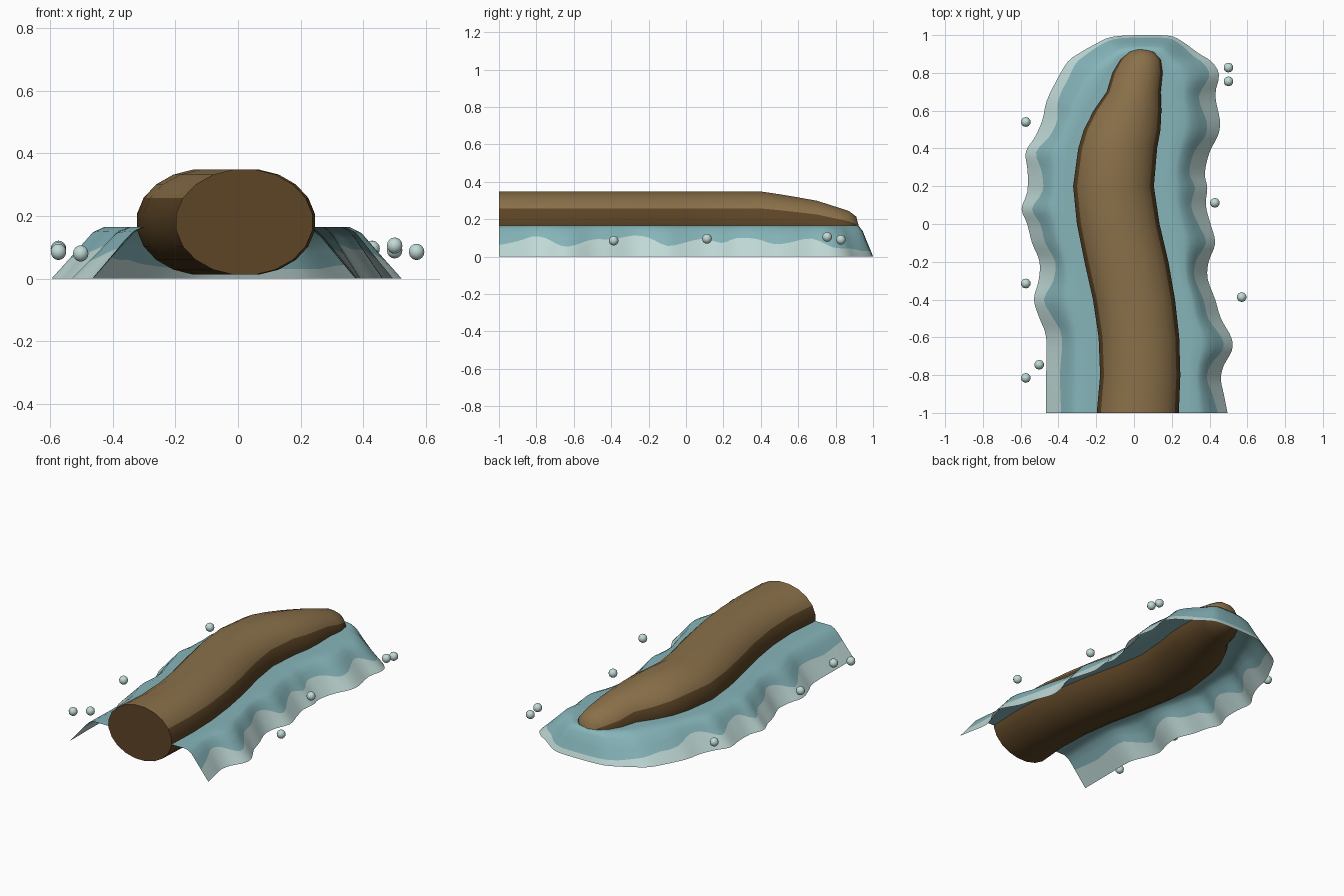
import bpy, bmesh, math

if "Cube" in bpy.data.objects:
    bpy.data.objects.remove(bpy.data.objects["Cube"])


def material(name, rgb):
    m = bpy.data.materials.new(name)
    m.diffuse_color = (*rgb, 1)
    m.use_nodes = True
    m.node_tree.nodes["Principled BSDF"].inputs["Base Color"].default_value = m.diffuse_color
    return m


BARK = material("light brown", (0.254, 0.162, 0.067))
DARK = material("dark brown", (0.107, 0.058, 0.019))
WATER = material("teal water", (0.238, 0.462, 0.491))
FOAM = material("pale foam", (0.527, 0.701, 0.679))


def finish(bm, name, mats, angle=60):
    me = bpy.data.meshes.new(name)
    bm.to_mesh(me)
    bm.free()
    ob = bpy.data.objects.new(name, me)
    bpy.context.collection.objects.link(ob)
    for m in mats:
        me.materials.append(m)
    bpy.ops.object.select_all(action='DESELECT')
    ob.select_set(True)
    bpy.context.view_layer.objects.active = ob
    bpy.ops.object.shade_smooth_by_angle(angle=math.radians(angle))
    return ob


def lerp_table(table, v, col):
    if v <= table[0][0]:
        return table[0][col]
    for a, b in zip(table, table[1:]):
        if v <= b[0]:
            k = (v - a[0]) / (b[0] - a[0])
            return a[col] + (b[col] - a[col]) * k
    return table[-1][col]


def spline(pts, n):
    out = []
    for i in range(len(pts) - 1):
        p0, p1, p2, p3 = (pts[max(0, min(len(pts) - 1, i + d))] for d in (-1, 0, 1, 2))
        for j in range(n):
            t = j / n
            out.append(tuple(0.5 * (2 * b + (c - a) * t + (2 * a - 5 * b + 4 * c - d) * t * t
                                    + (3 * b - a - 3 * c + d) * t ** 3)
                             for a, b, c, d in zip(p0, p1, p2, p3)))
    return out + [pts[-1]]


# Log sections: y, left x, right x, bottom z, top z
LOG = [(-1, -.20, .24, .01, .35), (-.8, -.182, .248, .01, .35), (-.6, -.19, .242, .01, .35),
       (-.4, -.22, .22, .01, .35), (-.2, -.265, .185, .01, .35), (0, -.305, .138, .01, .35),
       (.2, -.325, .108, .01, .35), (.4, -.298, .125, .01, .35), (.5, -.268, .143, .015, .335),
       (.6, -.215, .147, .02, .318), (.7, -.145, .143, .025, .30), (.8, -.115, .153, .03, .268),
       (.87, -.075, .145, .04, .245), (.91, -.03, .11, .06, .215), (.93, .005, .065, .09, .14)]
SIDES = 20


def build_log():
    bm = bmesh.new()
    rings = []
    for y, xl, xr, zb, zt in LOG:
        ring = []
        for i in range(SIDES):
            a = 2 * math.pi * (i + .5) / SIDES
            ring.append(bm.verts.new(((xl + xr) / 2 + (xr - xl) / 2 * math.cos(a), y,
                                      (zb + zt) / 2 + (zt - zb) / 2 * math.sin(a))))
        rings.append(ring)
    for r0, r1 in zip(rings, rings[1:]):
        for i in range(SIDES):
            j = (i + 1) % SIDES
            f = bm.faces.new((r0[i], r0[j], r1[j], r1[i]))
            f.material_index = 0 if 1 <= i <= 7 else 1   # light bark on the upper sides
    for ring in (rings[0], rings[-1]):
        bm.faces.new(ring).material_index = 1
    bmesh.ops.recalc_face_normals(bm, faces=bm.faces)
    finish(bm, "log", [BARK, DARK], 50)


# Outer edge of the water skirt, left side up to the tip, then down the right side
LEFT = [(-.465, -1), (-.465, -.8), (-.465, -.6), (-.50, -.5), (-.53, -.4), (-.505, -.3),
        (-.50, -.2), (-.54, -.1), (-.565, 0), (-.595, .08), (-.565, .17), (-.563, .28),
        (-.573, .38), (-.525, .46), (-.485, .55), (-.463, .65), (-.41, .76), (-.35, .86),
        (-.28, .91), (-.2, .955), (-.12, .99)]
RIGHT = [(.02, 1), (.18, .997), (.25, .97), (.34, .905), (.41, .86), (.45, .79), (.43, .68),
         (.455, .55), (.445, .47), (.40, .38), (.375, .27), (.388, .19), (.38, .1), (.405, 0),
         (.43, -.1), (.395, -.2), (.39, -.29), (.43, -.4), (.46, -.5), (.515, -.6),
         (.518, -.67), (.475, -.75), (.46, -.82), (.475, -.9), (.495, -1)]
FALL = [(0, .165), (.22, .148), (.6, .075), (1, 0)]   # height across the slope


def build_water():
    outer = spline(LEFT + RIGHT, 3)
    tip = 3 * len(LEFT)
    inner = []
    for i, (x, y) in enumerate(outer):
        yi = y if y < .6 else .6 + (y - .6) * .74
        w = max(0, min(1, (i - tip + 4) / 8)) if yi > .8 else float(i > tip)
        xl, xr = lerp_table(LOG, yi, 1) + .01, lerp_table(LOG, yi, 2) - .01
        inner.append((xl + (xr - xl) * w, yi))
    width = [math.dist(a, b) for a, b in zip(outer, inner)]
    bm = bmesh.new()
    cols = []
    for i, (o, p) in enumerate(zip(outer, inner)):
        near = width[max(0, i - 6):i + 7]
        foam = .74 + 3 * (width[i] - sum(near) / len(near))
        foam = max(.62, min(.9, foam))
        end = max(0, min(1, (o[1] - .75) / .2))
        foam += (.88 - foam) * end
        s = .42 - .17 * end
        rows = [0, s / 2, s, s + (foam - s) * .33, s + (foam - s) * .67, foam, (foam + 1) / 2, 1]
        cols.append([bm.verts.new((p[0] + (o[0] - p[0]) * t, p[1] + (o[1] - p[1]) * t,
                                   lerp_table(FALL, (t - s) / (1 - s), 1))) for t in rows])
    for a, b in zip(cols, cols[1:]):
        for k in range(7):
            f = bm.faces.new((a[k], b[k], b[k + 1], a[k + 1]))
            f.material_index = int(k >= 5)               # foam along the rim
    bm.normal_update()
    if sum(f.normal.z for f in bm.faces) < 0:
        bmesh.ops.reverse_faces(bm, faces=bm.faces)
    finish(bm, "water_skirt", [WATER, FOAM], 80)


# Spray droplets beside the water
DROPS = [(.5, .828, .09), (.5, .755, .105), (.428, .112, .095), (.57, -.387, .085),
         (-.573, .54, .095), (-.573, -.315, .09), (-.502, -.745, .08), (-.573, -.815, .085)]


def build_drops():
    for n, c in enumerate(DROPS):
        bm = bmesh.new()
        bmesh.ops.create_uvsphere(bm, u_segments=10, v_segments=8, radius=.026)
        bmesh.ops.translate(bm, verts=bm.verts, vec=c)
        finish(bm, f"droplet_{n + 1}", [FOAM])


build_log()
build_water()
build_drops()
